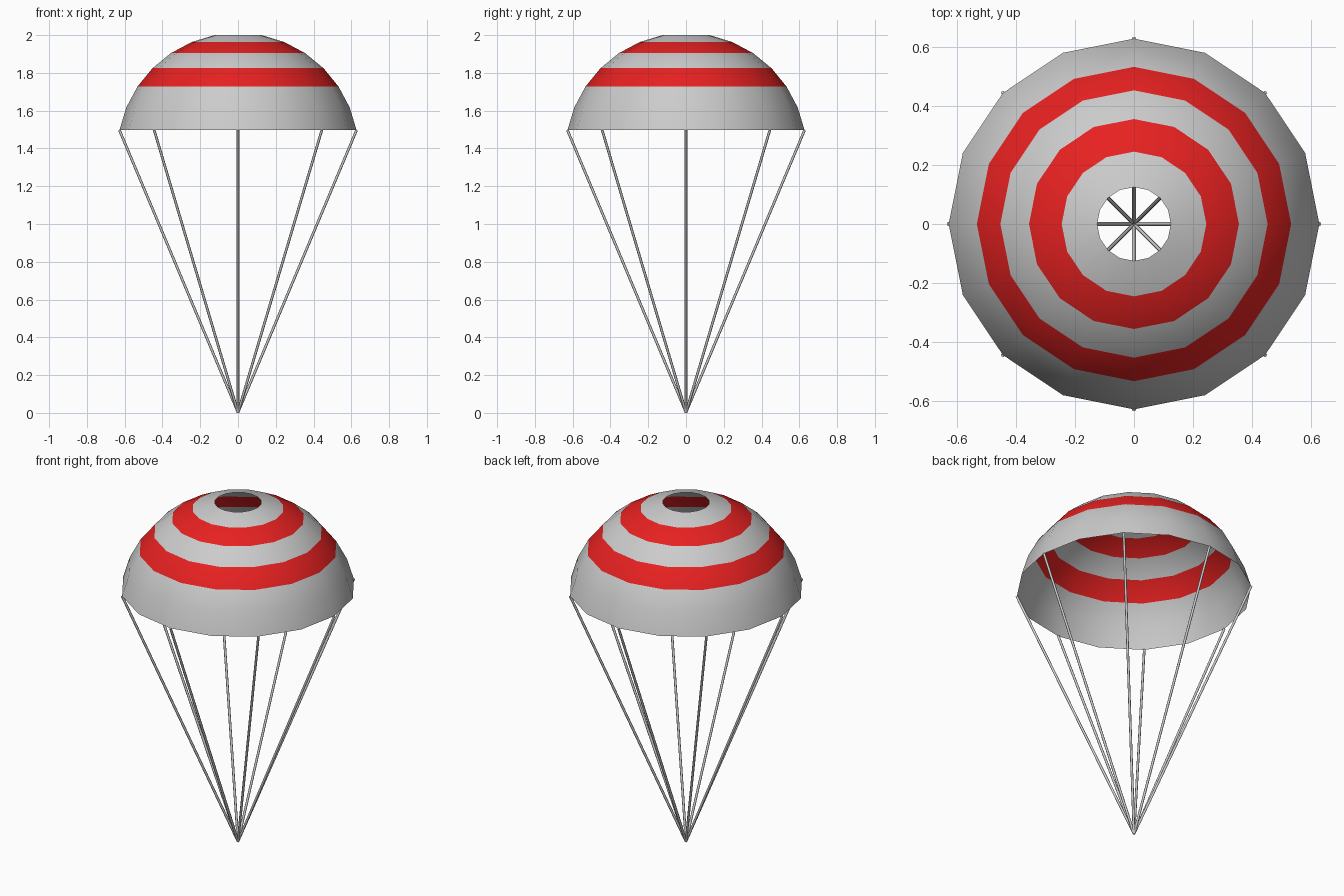
import bpy, bmesh
from math import sin, cos, pi
from mathutils import Vector

if "Cube" in bpy.data.objects:
    bpy.data.objects.remove(bpy.data.objects["Cube"])

SIDES, R = 16, 0.64
STEP = pi / SIDES
CENTRE_Z = 2 - R * cos(STEP)
RED_BANDS = (1, 3)


def material(name, colour):
    m = bpy.data.materials.new(name)
    m.diffuse_color = colour
    m.use_nodes = True
    m.node_tree.nodes["Principled BSDF"].inputs["Base Color"].default_value = m.diffuse_color
    return m


def add_object(name, bm):
    mesh = bpy.data.meshes.new(name)
    bm.to_mesh(mesh)
    bm.free()
    obj = bpy.data.objects.new(name, mesh)
    bpy.context.collection.objects.link(obj)
    return obj


def dome_point(ring, side):
    a, t = 2 * pi * side / SIDES, STEP * ring
    return Vector((R * sin(t) * cos(a), R * sin(t) * sin(a), CENTRE_Z + R * cos(t)))


# Canopy: open single-sheet dome with a vent hole and two red bands
bm = bmesh.new()
rings = [[bm.verts.new(dome_point(r, s)) for s in range(SIDES)] for r in range(1, 8)]
for band in range(6):
    upper, lower = rings[band], rings[band + 1]
    for s in range(SIDES):
        n = (s + 1) % SIDES
        face = bm.faces.new((upper[s], lower[s], lower[n], upper[n]))
        face.smooth = True
        face.material_index = 1 if band in RED_BANDS else 0
canopy = add_object("canopy", bm)
canopy.data.materials.append(material("grey_cloth", (0.8, 0.8, 0.8, 1)))
canopy.data.materials.append(material("red_cloth", (0.8, 0.015, 0.015, 1)))

# Cords: eight thin lines from the rim down to one meeting point
foot = Vector((0, 0, 0.003))
for i in range(8):
    top = dome_point(7, i * 2)
    line = top - foot
    bm = bmesh.new()
    bmesh.ops.create_cone(bm, cap_ends=True, segments=8, radius1=0.007,
                          radius2=0.007, depth=line.length)
    for f in bm.faces:
        f.smooth = len(f.verts) == 4
    cord = add_object(f"cord_{i + 1}", bm)
    cord.location = (top + foot) / 2
    cord.rotation_euler = line.to_track_quat('Z', 'Y').to_euler()
